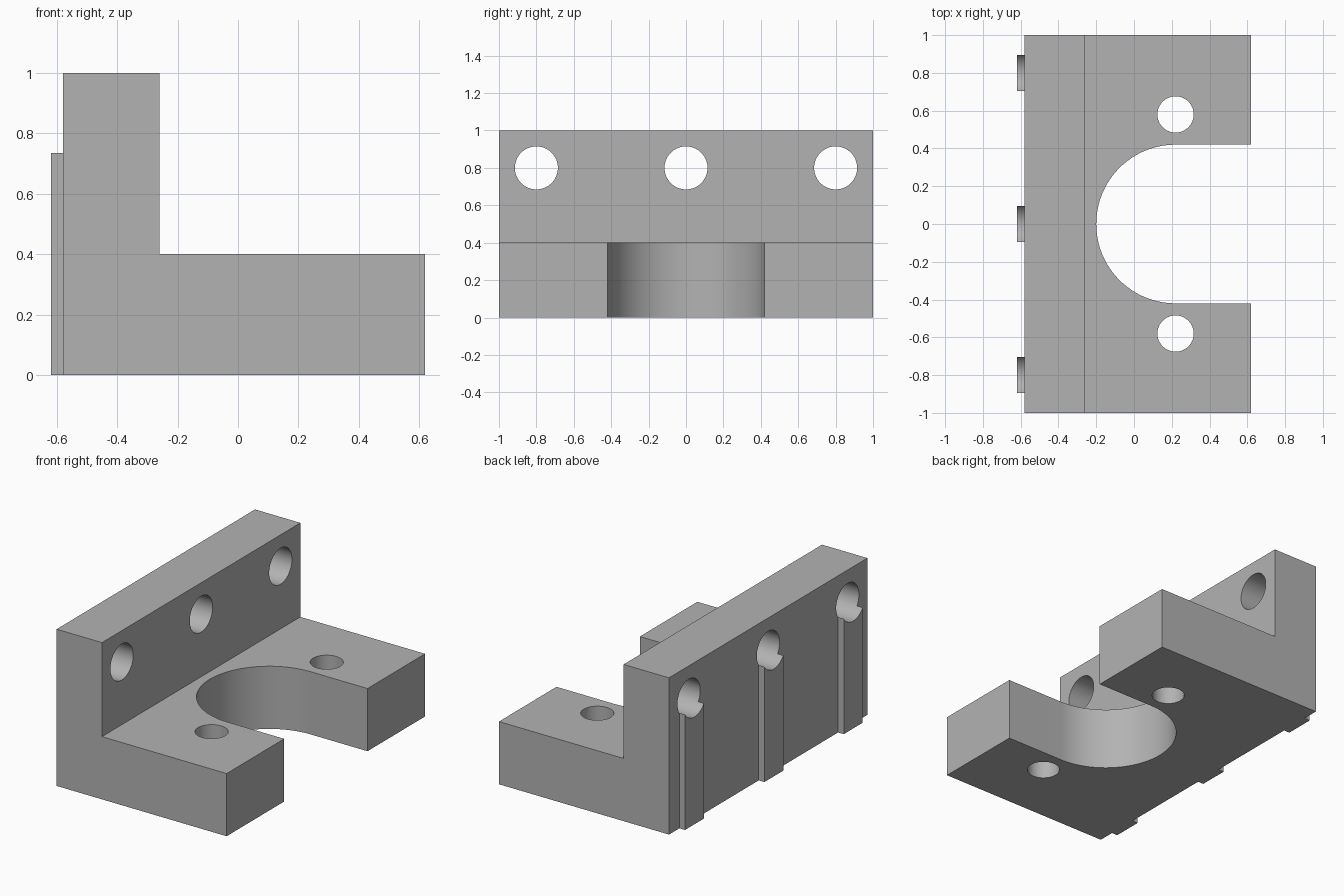
import bpy, bmesh, math
from mathutils import Matrix, Vector

default = bpy.data.objects.get("Cube")
if default:
    bpy.data.objects.remove(default, do_unlink=True)

BACK, FRONT = -0.58, 0.62        # bracket extent along x
RIB_DEPTH, RIB_WIDTH = 0.04, 0.19
SLOT_X, SLOT_R = 0.22, 0.42

grey = bpy.data.materials.new("plain grey")
grey.use_nodes = True
grey.diffuse_color = (0.45, 0.45, 0.45, 1)
grey.node_tree.nodes["Principled BSDF"].inputs["Base Color"].default_value = grey.diffuse_color


def prism(name, points, direction):
    """Extrude a closed planar outline into a solid."""
    bm = bmesh.new()
    face = bm.faces.new([bm.verts.new(p) for p in points])
    out = bmesh.ops.extrude_face_region(bm, geom=[face])
    verts = [g for g in out["geom"] if isinstance(g, bmesh.types.BMVert)]
    bmesh.ops.translate(bm, verts=verts, vec=Vector(direction))
    bmesh.ops.recalc_face_normals(bm, faces=bm.faces[:])
    mesh = bpy.data.meshes.new(name)
    bm.to_mesh(mesh)
    bm.free()
    mesh.materials.append(grey)
    obj = bpy.data.objects.new(name, mesh)
    bpy.context.collection.objects.link(obj)
    return obj


def cylinder(name, centre, radius, axis):
    """Round drill running along the given axis."""
    turn = Matrix.Rotation(math.pi / 2, 4, "Y") if axis == "X" else Matrix()
    ring = [turn @ Vector((radius * math.cos(a), radius * math.sin(a), -0.5))
            + Vector(centre) for a in (math.tau * i / 64 for i in range(64))]
    return prism(name, ring, turn @ Vector((0, 0, 1)))


def combine(target, tool, operation):
    """Apply a boolean and discard the tool."""
    mod = target.modifiers.new(operation.lower(), "BOOLEAN")
    mod.operation, mod.object, mod.solver = operation, tool, "EXACT"
    bpy.context.view_layer.objects.active = target
    bpy.ops.object.modifier_apply(modifier=mod.name)
    bpy.data.objects.remove(tool, do_unlink=True)


# L-shaped body
profile = [(BACK, 0), (FRONT, 0), (FRONT, 0.4), (-0.26, 0.4), (-0.26, 1), (BACK, 1)]
bracket = prism("bracket", [(x, -1, z) for x, z in profile], (0, 2, 0))

# Ribs on the rear of the wall, beneath the wall holes
hole_rows = (-0.8, 0, 0.8)
for y in hole_rows:
    left, right = y - RIB_WIDTH / 2, y + RIB_WIDTH / 2
    outer, inner = BACK - RIB_DEPTH, BACK + 0.1
    rib = prism("rib", [(outer, left, 0), (inner, left, 0),
                        (inner, right, 0), (outer, right, 0)], (0, 0, 0.8))
    combine(bracket, rib, "UNION")

# Wall holes, which also hollow the rib tops
for y in hole_rows:
    combine(bracket, cylinder("wall_drill", (-0.42, y, 0.8), 0.115, "X"), "DIFFERENCE")

# Base holes either side of the slot
for y in (-0.58, 0.58):
    combine(bracket, cylinder("base_drill", (SLOT_X, y, 0.2), 0.096, "Z"), "DIFFERENCE")

# Round-ended slot open to the free edge of the base
arc = [math.pi * (0.5 + i / 64) for i in range(65)]
outline = [(SLOT_X + SLOT_R * math.cos(a), SLOT_R * math.sin(a), -0.1) for a in arc]
outline += [(FRONT + 0.1, -SLOT_R, -0.1), (FRONT + 0.1, SLOT_R, -0.1)]
combine(bracket, prism("slot_cutter", outline, (0, 0, 0.6)), "DIFFERENCE")

# Smooth the round walls, keep every other edge crisp
bpy.ops.object.select_all(action="DESELECT")
bracket.select_set(True)
bpy.context.view_layer.objects.active = bracket
bpy.ops.object.shade_smooth_by_angle(angle=math.radians(20))
